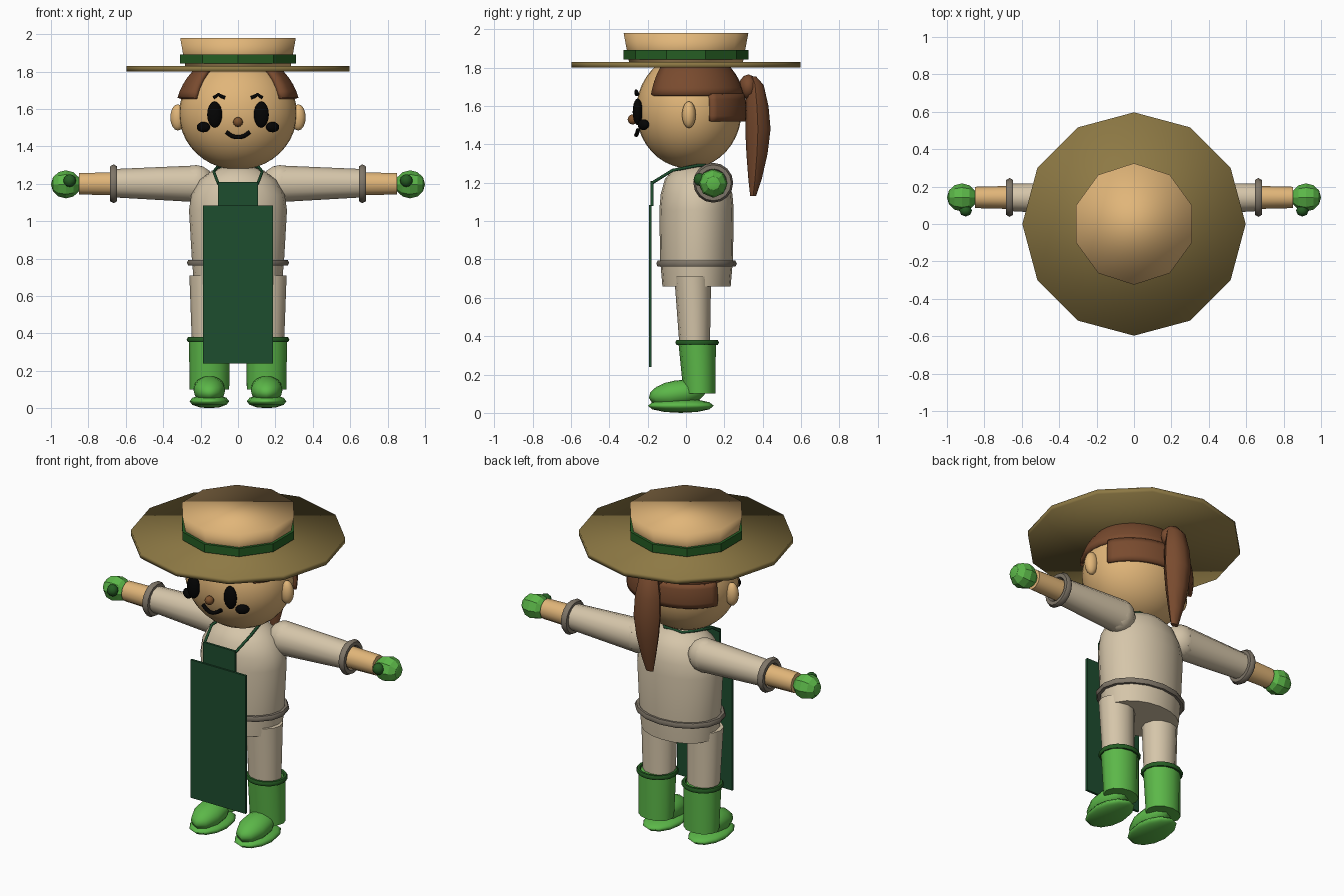
import bpy, bmesh
from math import sin, cos, pi, radians
from mathutils import Vector

cube = bpy.data.objects.get("Cube")
if cube:
    bpy.data.objects.remove(cube, do_unlink=True)


def material(name, *srgb):
    mat = bpy.data.materials.new(name)
    color = [(c / 255) ** 2.2 for c in srgb] + [1]
    mat.use_nodes = True
    mat.diffuse_color = color
    mat.node_tree.nodes["Principled BSDF"].inputs["Base Color"].default_value = color
    return mat


SKIN = material("tan", 224, 180, 120)
CLOTH = material("beige cloth", 212, 196, 168)
TRIM = material("grey trim", 126, 117, 104)
GREEN = material("boot green", 92, 182, 74)
DARK = material("dark green", 42, 94, 40)
APRON = material("apron green", 35, 78, 50)
STRAW = material("olive straw", 140, 120, 70)
HAIR = material("hair brown", 120, 76, 50)
BLACK = material("black", 12, 12, 12)
NOSE = material("nose brown", 125, 84, 50)


def finish(obj, name, mat, angle=60):
    obj.name = name
    obj.data.name = name
    obj.data.materials.append(mat)
    bpy.ops.object.select_all(action="DESELECT")
    obj.select_set(True)
    bpy.context.view_layer.objects.active = obj
    if angle:
        bpy.ops.object.shade_smooth_by_angle(angle=radians(angle))
    return obj


def mesh_object(name, bm, mat, angle=60):
    bmesh.ops.recalc_face_normals(bm, faces=bm.faces)
    mesh = bpy.data.meshes.new(name)
    bm.to_mesh(mesh)
    bm.free()
    obj = bpy.data.objects.new(name, mesh)
    bpy.context.collection.objects.link(obj)
    return finish(obj, name, mat, angle)


def loft(name, rings, mat, sides=12, axis="z", turn=0, angle=60):
    """Rings are (position on axis, centre u, centre v, radius u, radius v)."""
    bm = bmesh.new()
    loops = []
    for t, u, v, ru, rv in rings:
        loop = []
        for i in range(sides):
            a = 2 * pi * i / sides + turn
            p, q = u + ru * cos(a), v + rv * sin(a)
            loop.append(bm.verts.new((p, q, t) if axis == "z" else (t, p, q)))
        loops.append(loop)
    for low, high in zip(loops, loops[1:]):
        for i in range(sides):
            j = (i + 1) % sides
            bm.faces.new((low[i], low[j], high[j], high[i]))
    bm.faces.new(loops[0])
    bm.faces.new(loops[-1])
    return mesh_object(name, bm, mat, angle)


def ball(name, center, radii, mat, segments=16, rings=10, angle=60, rotation=(0, 0, 0)):
    bpy.ops.mesh.primitive_uv_sphere_add(segments=segments, ring_count=rings,
                                         location=center, rotation=rotation)
    obj = bpy.context.object
    obj.scale = radii
    return finish(obj, name, mat, angle)


def hoop(name, center, radii, tube, mat, rotation=(0, 0, 0)):
    bpy.ops.mesh.primitive_torus_add(location=center, rotation=rotation, major_segments=16,
                                     minor_segments=6, major_radius=1, minor_radius=tube / radii[0])
    obj = bpy.context.object
    obj.scale = (*radii, radii[0])
    return finish(obj, name, mat)


def cord(name, points, radius, mat):
    curve = bpy.data.curves.new(name, "CURVE")
    curve.dimensions = "3D"
    curve.bevel_depth = radius
    curve.bevel_resolution = 2
    curve.use_fill_caps = True
    line = curve.splines.new("POLY")
    line.points.add(len(points) - 1)
    for point, co in zip(line.points, points):
        point.co = (*co, 1)
    obj = bpy.data.objects.new(name, curve)
    bpy.context.collection.objects.link(obj)
    bpy.ops.object.select_all(action="DESELECT")
    obj.select_set(True)
    bpy.context.view_layer.objects.active = obj
    bpy.ops.object.convert(target="MESH")
    return finish(bpy.context.object, name, mat)


def plate(name, x, z0, z1, y, mat):
    bm = bmesh.new()
    bmesh.ops.create_cube(bm, size=1)
    for v in bm.verts:
        v.co = (v.co.x * 2 * x, y + v.co.y * 0.014, z1 if v.co.z > 0 else z0)
    return mesh_object(name, bm, mat, 0)


HEAD = Vector((0, 0.015, 1.575))


def hair_patch(name, start, end, z0, z1):
    """Curved shell around the head between two bearings and two heights."""
    bm = bmesh.new()
    cols, rows, grid = 20, 5, []
    for r in range(rows + 1):
        h = (z0 + (z1 - z0) * r / rows - HEAD.z) / 0.33
        k = (1 - h * h) ** 0.5
        grid.append([bm.verts.new(HEAD + Vector((0.335 * k * cos(a), 0.3 * k * sin(a), 0.33 * h)))
                     for a in (radians(start + (end - start) * c / cols) for c in range(cols + 1))])
    for low, high in zip(grid, grid[1:]):
        for c in range(cols):
            bm.faces.new((low[c], low[c + 1], high[c + 1], high[c]))
    obj = mesh_object(name, bm, HAIR)
    shell = obj.modifiers.new("thickness", "SOLIDIFY")
    shell.thickness = 0.035


# Hat
loft("hat_brim", [(1.8, 0, 0, .597, .597), (1.83, 0, 0, .597, .597)], STRAW, 12, angle=180)
loft("hat_crown", [(1.82, 0, 0, .295, .295), (1.98, 0, 0, .325, .325)], SKIN, 10,
     turn=pi / 2, angle=180)
loft("hat_band", [(1.842, 0, 0, .325, .325), (1.892, 0, 0, .325, .325)], DARK, 10, turn=pi / 2,
     angle=30)

# Head, hair and ponytail
ball("head", HEAD, (.315, .275, .3), SKIN, 32, 20)
hair_patch("hair_top", -43, 223, 1.66, 1.84)
hair_patch("hair_back", 23, 157, 1.52, 1.665)
ball("hair_knot", (0, .325, 1.7), (.07, .05, .065), HAIR, 10, 6)
loft("ponytail", [(1.755, 0, .345, .03, .02), (1.71, 0, .36, .06, .045), (1.6, 0, .37, .08, .06),
                  (1.48, 0, .375, .085, .066), (1.35, 0, .37, .07, .055),
                  (1.22, 0, .36, .045, .035), (1.13, 0, .35, .025, .015)], HAIR, 8, angle=50)

# Face
ball("nose", (0, -.278, 1.53), (.026, .026, .026), NOSE)
smile = [(.062 * t, -.262 + .012 * abs(t), 1.448 + .028 * t * t) for t in (-1, -.6, -.2, .2, .6, 1)]
cord("mouth", smile, .011, BLACK)

# Torso and belt
loft("torso", [(.66, 0, .055, .235, .178), (.8, 0, .055, .247, .19), (1.06, 0, .055, .262, .194),
               (1.14, 0, .055, .25, .187), (1.22, 0, .055, .205, .165), (1.27, 0, .055, .14, .12),
               (1.295, 0, .055, .06, .06)], CLOTH, 20)
hoop("belt", (0, .055, .778), (.256, .196), .018, TRIM)

# Apron
plate("apron_skirt", .187, .24, 1.085, -.187, APRON)
plate("apron_bib", .108, 1.08, 1.21, -.177, APRON)
cord("neck_strap", [(-.105, -.175, 1.2), (-.13, -.07, 1.265), (-.11, .06, 1.29), (-.06, .12, 1.29),
                    (.06, .12, 1.29), (.11, .06, 1.29), (.13, -.07, 1.265), (.105, -.175, 1.2)],
     .008, APRON)

# Paired parts
for s, side in ((1, "left"), (-1, "right")):
    # Ear, eye, brow and cheek
    ball(side + "_ear", (s * .322, .015, 1.555), (.04, .036, .07), SKIN, 12, 8)
    ball(side + "_eye", (s * .125, -.252, 1.57), (.04, .026, .07), BLACK)
    cord(side + "_brow", [(s * .07, -.258, 1.66), (s * .09, -.26, 1.668), (s * .105, -.26, 1.678),
                          (s * .13, -.25, 1.66)], .009, BLACK)
    ball(side + "_cheek", (s * .185, -.222, 1.503), (.04, .024, .028), BLACK,
         rotation=(0, 0, s * radians(35)))

    # Arm
    ball(side + "_shoulder", (s * .225, .135, 1.2), (.1, .09, .1), CLOTH, 12, 8)
    loft(side + "_sleeve", [(s * .22, .135, 1.2, .09, .098), (s * .66, .142, 1.203, .073, .076)],
         CLOTH, 12, "x")
    hoop(side + "_cuff", (s * .665, .142, 1.2), (.083, .083), .021, TRIM, (0, pi / 2, 0))
    loft(side + "_forearm", [(s * .64, .142, 1.2, .062, .065), (s * .85, .142, 1.2, .057, .06)],
         SKIN, 10, "x")
    ball(side + "_glove", (s * .92, .142, 1.197), (.075, .075, .08), GREEN, 8, 6, 20,
         (0, pi / 2, 0))
    ball(side + "_thumb", (s * .9, .072, 1.217), (.034, .032, .034), DARK, 8, 6)

    # Leg
    loft(side + "_leg", [(.36, s * .15, .045, .097, .08), (.71, s * .155, .035, .105, .096)],
         CLOTH, 12)
    # Boot
    loft(side + "_boot", [(.1, s * .153, .07, .106, .083), (.37, s * .153, .058, .109, .098)],
         GREEN, 12)
    hoop(side + "_boot_rim", (s * .153, .058, .367), (.107, .1), .015, DARK)
    ball(side + "_toe", (s * .153, -.045, .1), (.088, .15, .07), GREEN, 10, 8,
         rotation=(radians(8), 0, 0))
    ball(side + "_sole", (s * .153, -.027, .037), (.106, .172, .037), GREEN, 12, 6)
